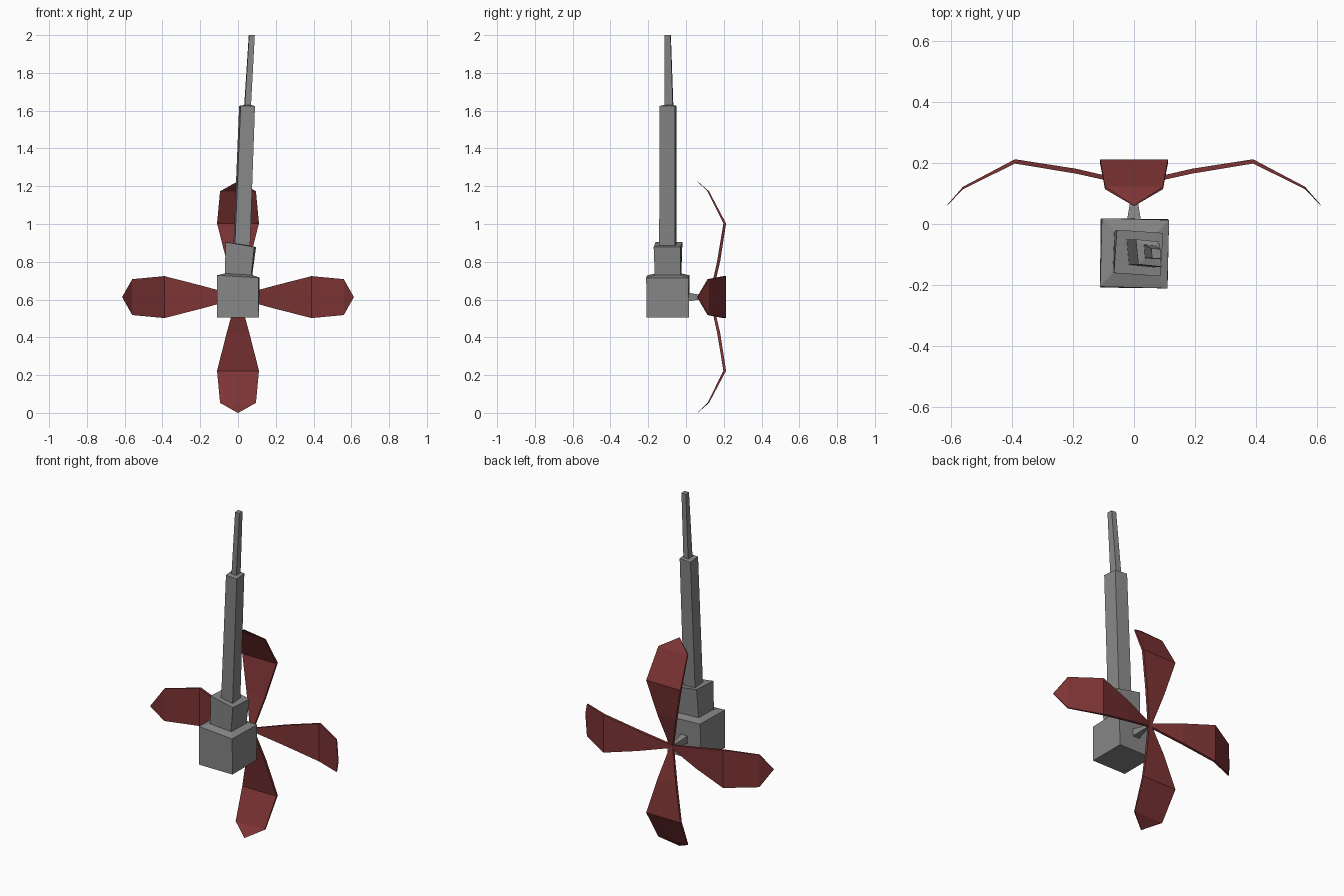
import bpy, bmesh, math
from mathutils import Vector, Matrix

if "Cube" in bpy.data.objects:
    bpy.data.objects.remove(bpy.data.objects["Cube"])


def loft(name, rings, mat):
    """Join four-cornered rings into a closed flat-faced mesh."""
    bm = bmesh.new()
    loops = [[bm.verts.new(p) for p in ring] for ring in rings]
    for a, b in zip(loops, loops[1:]):
        for i in range(4):
            j = (i + 1) % 4
            bm.faces.new((a[i], a[j], b[j], b[i]))
    bm.faces.new(loops[0][::-1])
    bm.faces.new(loops[-1])
    bmesh.ops.recalc_face_normals(bm, faces=bm.faces)
    me = bpy.data.meshes.new(name)
    bm.to_mesh(me)
    bm.free()
    ob = bpy.data.objects.new(name, me)
    bpy.context.collection.objects.link(ob)
    me.materials.append(mat)
    return ob


def level(cx, cy, z, hx, hy, slope=0, pinch=0, twist=0):
    """Ring around z; pinch pulls in the front left and back right corners."""
    pts = []
    turn = Matrix.Rotation(math.radians(twist), 3, 'Z')
    for sx, sy in ((-1, -1), (1, -1), (1, 1), (-1, 1)):
        d = pinch if sx == sy else 0
        p = Vector((sx * (hx - d), sy * (hy - d), sx * hx * slope))
        pts.append(turn @ p + Vector((cx, cy, z)))
    return pts


def material(name, color):
    mat = bpy.data.materials.new(name)
    mat.diffuse_color = (*color, 1)
    mat.use_nodes = True
    mat.node_tree.nodes["Principled BSDF"].inputs["Base Color"].default_value = mat.diffuse_color
    return mat


red = material("dark_red", (0.205, 0.034, 0.035))
grey = material("dark_grey", (0.24, 0.24, 0.24))

# Stepped motor housing, collar, pole and thin rod
loft("housing_and_pole", [
    level(0.000, -0.096, 0.505, 0.110, 0.112),
    level(0.002, -0.096, 0.722, 0.110, 0.112, -0.06, 0, -1.5),
    level(0.003, -0.095, 0.734, 0.070, 0.068, -0.06, 0, -2),
    level(0.015, -0.095, 0.891, 0.076, 0.071, -0.17, 0, -4),
    level(0.020, -0.096, 0.890, 0.044, 0.046, -0.10, 0.008),
    level(0.048, -0.095, 1.625, 0.042, 0.045, 0, 0.008),
    level(0.051, -0.091, 1.630, 0.018, 0.024, 0, 0.003),
    level(0.073, -0.097, 2.000, 0.016, 0.017, 0, 0.002),
], grey)

# Tapered drive shaft
HUB_Z = 0.613
loft("shaft", [
    [Vector((sx * h, y, HUB_Z + sz * h)) for sx, sz in ((-1, -1), (1, -1), (1, 1), (-1, 1))]
    for y, h in ((0.005, 0.024), (0.065, 0.014), (0.135, 0.006))
], grey)

# Four curved blades: radius, depth, half width, half thickness
profile = ((0.000, 0.130, 0.008, 0.007),
           (0.190, 0.173, 0.060, 0.008),
           (0.390, 0.205, 0.111, 0.007),
           (0.560, 0.118, 0.095, 0.004),
           (0.613, 0.060, 0.001, 0.001))
for k, side in enumerate(("right", "lower", "left", "upper")):
    blade = loft("blade_" + side, [
        [Vector((r, y - t, -w)), Vector((r, y - t, w)),
         Vector((r, y + t, w)), Vector((r, y + t, -w))]
        for r, y, w, t in profile], red)
    blade.data.transform(Matrix.Translation((0, 0, HUB_Z)) @ Matrix.Rotation(k * math.pi / 2, 4, 'Y'))
